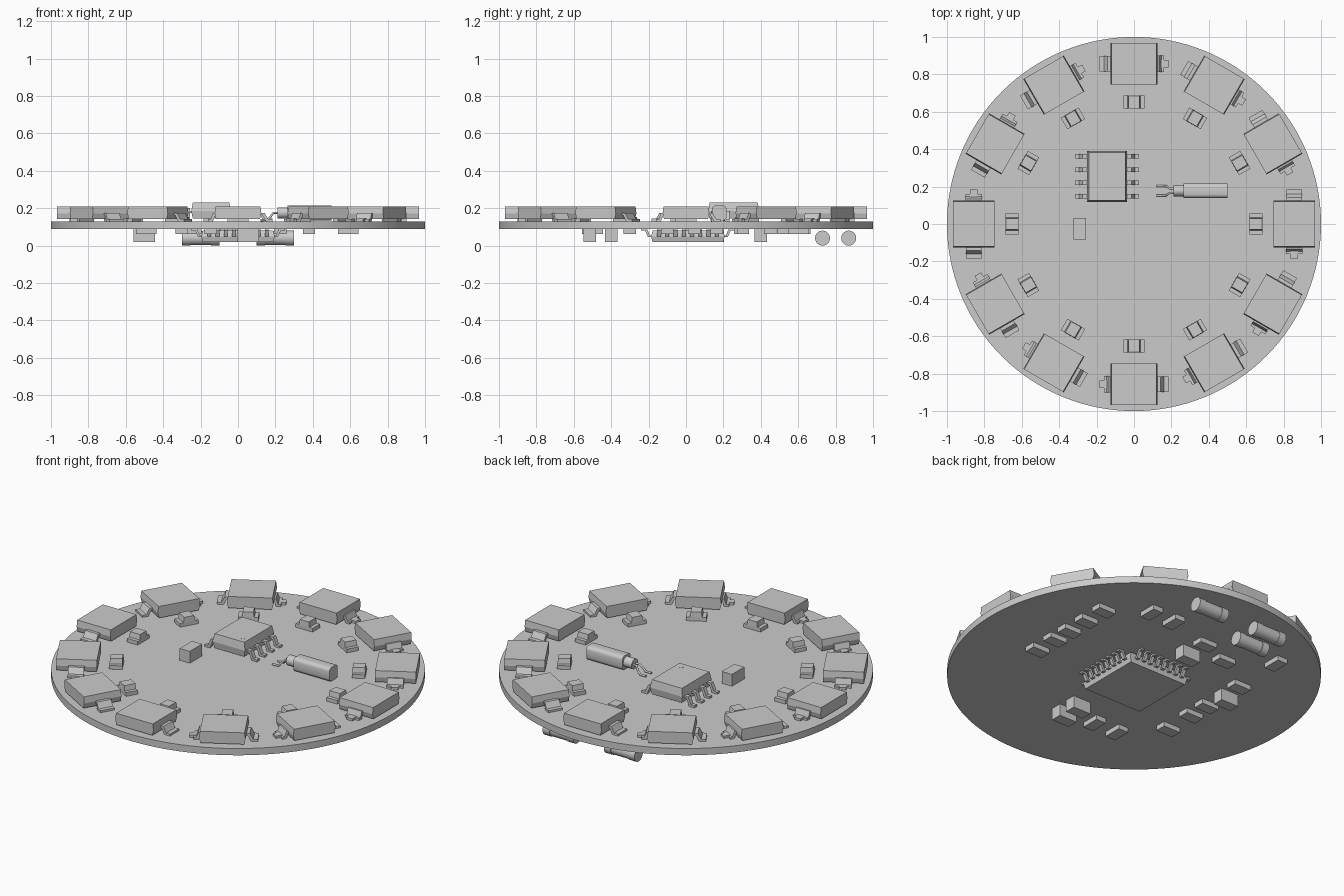
import bpy, bmesh
from math import pi, radians
from mathutils import Matrix

if "Cube" in bpy.data.objects:
    bpy.data.objects.remove(bpy.data.objects["Cube"])

grey = bpy.data.materials.new("plain grey")
grey.use_nodes = True
grey.diffuse_color = (0.6, 0.6, 0.6, 1)
grey.node_tree.nodes["Principled BSDF"].inputs["Base Color"].default_value = (0.6, 0.6, 0.6, 1)

TOP, BOTTOM = 0.13, 0.09


def on_top(x, y, angle=0):
    return Matrix.Translation((x, y, TOP)) @ Matrix.Rotation(angle, 4, 'Z')


def below(x, y, angle=0):
    # local z points down from the underside; local y is mirrored
    return (Matrix.Translation((x, y, BOTTOM)) @ Matrix.Rotation(pi, 4, 'X')
            @ Matrix.Rotation(-angle, 4, 'Z'))


def box(bm, size, base, taper=(1, 1), at=(0, 0)):
    """Block from z base[0] to base[1], its top scaled by taper."""
    rings = []
    for z, (tx, ty) in zip(base, ((1, 1), taper)):
        rings.append([bm.verts.new((at[0] + sx * size[0] / 2 * tx, at[1] + sy * size[1] / 2 * ty, z))
                      for sx, sy in ((-1, -1), (1, -1), (1, 1), (-1, 1))])
    lo, hi = rings
    bm.faces.new(lo[::-1])
    bm.faces.new(hi)
    for i in range(4):
        j = (i + 1) % 4
        bm.faces.new((lo[i], lo[j], hi[j], hi[i]))


def lead(bm, start, end, height, width, move, t=0.012):
    """Gull-wing lead running outwards along local x."""
    bend = start + (end - start) * 0.35
    foot = start + (end - start) * 0.6
    profile = ((start, height), (start, height - t), (bend - t / 2, height - t), (foot - t / 2, 0),
               (end, 0), (end, t), (foot + t / 2, t), (bend + t / 2, height))
    sides = [[bm.verts.new(move @ Matrix.Translation((x, s * width / 2, z)).translation)
              for x, z in profile] for s in (-1, 1)]
    a, b = sides
    bm.faces.new(a)
    bm.faces.new(b[::-1])
    n = len(profile)
    for i in range(n):
        j = (i + 1) % n
        bm.faces.new((a[j], a[i], b[i], b[j]))


def cylinder(bm, radius, x0, x1, z, segments=32):
    """Cylinder lying along local x."""
    move = Matrix.Translation(((x0 + x1) / 2, 0, z)) @ Matrix.Rotation(pi / 2, 4, 'Y')
    bmesh.ops.create_cone(bm, cap_ends=True, segments=segments, radius1=radius,
                          radius2=radius, depth=x1 - x0, matrix=move)


def finish(bm, name, smooth=False):
    bmesh.ops.recalc_face_normals(bm, faces=bm.faces)
    mesh = bpy.data.meshes.new(name)
    bm.to_mesh(mesh)
    bm.free()
    mesh.materials.append(grey)
    if smooth:
        mesh.shade_smooth()
        mesh.set_sharp_from_angle(angle=radians(35))
    return mesh


def place(mesh, matrices):
    for m in matrices:
        ob = bpy.data.objects.new(mesh.name, mesh)
        ob.matrix_world = m
        bpy.context.collection.objects.link(ob)


def polar(radius, i):
    a = i * pi / 6
    p = Matrix.Rotation(a, 4, 'Z') @ Matrix.Translation((0, radius, 0))
    return on_top(p.translation.x, p.translation.y, a)


def turn(angle):
    return Matrix.Rotation(angle, 4, 'Z')


# round circuit board
bm = bmesh.new()
bmesh.ops.create_cone(bm, cap_ends=True, segments=128, radius1=1, radius2=1, depth=TOP - BOTTOM,
                      matrix=Matrix.Translation((0, 0, (TOP + BOTTOM) / 2)))
place(finish(bm, "board", True), [Matrix()])

# ring of twelve lamps
bm = bmesh.new()
box(bm, (0.235, 0.22), (0.012, 0.042), (1.06, 1))
box(bm, (0.25, 0.22), (0.042, 0.08), (0.96, 1))
lead(bm, 0.11, 0.185, 0.045, 0.085, turn(pi))
lead(bm, 0.11, 0.16, 0.045, 0.09, turn(0))
box(bm, (0.04, 0.04), (0, 0.014), at=(0.165, 0))
place(finish(bm, "lamp"), [polar(0.857, i) for i in range(12)])

# ring of twelve small capacitors
bm = bmesh.new()
box(bm, (0.11, 0.07), (0, 0.022))
box(bm, (0.068, 0.07), (0.022, 0.052), (0.85, 0.95))
place(finish(bm, "ring_capacitor"), [polar(0.652, i) for i in range(12)])

# eight-pin chip
bm = bmesh.new()
box(bm, (0.195, 0.26), (0.015, 0.055), (1.09, 1.05))
box(bm, (0.212, 0.273), (0.055, 0.1), (0.92, 0.94))
for side in (0, pi):
    for k in range(4):
        shift = Matrix.Translation((0, (k - 1.5) * 0.071, 0))
        lead(bm, 0.1, 0.172, 0.055, 0.024, shift @ turn(side))
bmesh.ops.create_cone(bm, cap_ends=True, segments=16, radius1=0.012, radius2=0.012, depth=0.002,
                      matrix=Matrix.Translation((0.06, -0.09, 0.1)))
place(finish(bm, "eight_pin_chip"), [on_top(-0.144, 0.255)])

# crystal can with end cap and bent wires
bm = bmesh.new()
box(bm, (0.235, 0.078), (0.004, 0.085), at=(0.382, 0))
bmesh.ops.bevel(bm, geom=[e for e in bm.edges if abs(e.verts[0].co.x - e.verts[1].co.x) > 0.1],
                offset=0.02, segments=3, profile=0.5, affect='EDGES')
cylinder(bm, 0.03, 0.21, 0.27, 0.045)
place(finish(bm, "crystal", True), [on_top(0, 0.178)])
for side in (-1, 1):
    curve = bpy.data.curves.new("crystal_wire", 'CURVE')
    curve.dimensions = '3D'
    curve.bevel_depth = 0.006
    curve.use_fill_caps = True
    path = ((0.215, 0.012, 0.175), (0.19, 0.012, 0.175), (0.17, 0.025, 0.15), (0.155, 0.025, 0.136),
            (0.12, 0.025, 0.136))
    spline = curve.splines.new('POLY')
    spline.points.add(len(path) - 1)
    for point, (x, y, z) in zip(spline.points, path):
        point.co = (x, 0.178 + side * y, z, 1)
    curve.materials.append(grey)
    place(curve, [Matrix()])

# upright block capacitors on both sides
bm = bmesh.new()
box(bm, (0.115, 0.066), (0, 0.07))
place(finish(bm, "block_capacitor"),
      [on_top(-0.29, -0.025, pi / 2)] +
      [below(x, y) for x, y in ((-0.04, 0.4), (-0.5, 0.17), (0.055, -0.515), (0.055, -0.4))])

# flat square processor with pins on four sides
bm = bmesh.new()
box(bm, (0.375, 0.375), (0.008, 0.04), (1.05, 1.05))
box(bm, (0.394, 0.394), (0.04, 0.07), (0.96, 0.96))
for side in range(4):
    for k in range(8):
        shift = Matrix.Translation((0, (k - 3.5) * 0.044, 0))
        lead(bm, 0.185, 0.25, 0.045, 0.02, turn(side * pi / 2) @ shift, 0.01)
place(finish(bm, "processor"), [below(0, 0.01)])

# thin resistors on the underside
bm = bmesh.new()
box(bm, (0.11, 0.066), (0, 0.028))
lengthwise = [(0.59, y) for y in (-0.1, 0.045, 0.165, 0.305, 0.45)]
lengthwise += [(-0.49, y) for y in (0.29, 0.02, -0.11, -0.3)]
lengthwise += [(-0.06, 0.52), (-0.25, 0.45)]
crosswise = [(0.38, 0.6), (0.225, 0.6), (-0.48, 0.61), (-0.3, -0.5), (-0.145, -0.5)]
place(finish(bm, "resistor"), [below(x, y) for x, y in lengthwise] +
      [below(x, y, pi / 2) for x, y in crosswise])

# banded cylindrical diodes on the underside
bm = bmesh.new()
cylinder(bm, 0.037, -0.06, 0.06, 0.05)
for x in (-0.1, 0.055):
    cylinder(bm, 0.04, x, x + 0.045, 0.05)
place(finish(bm, "diode", True), [below(x, y) for x, y in ((0.2, 0.87), (-0.2, 0.87), (-0.2, 0.73))])
